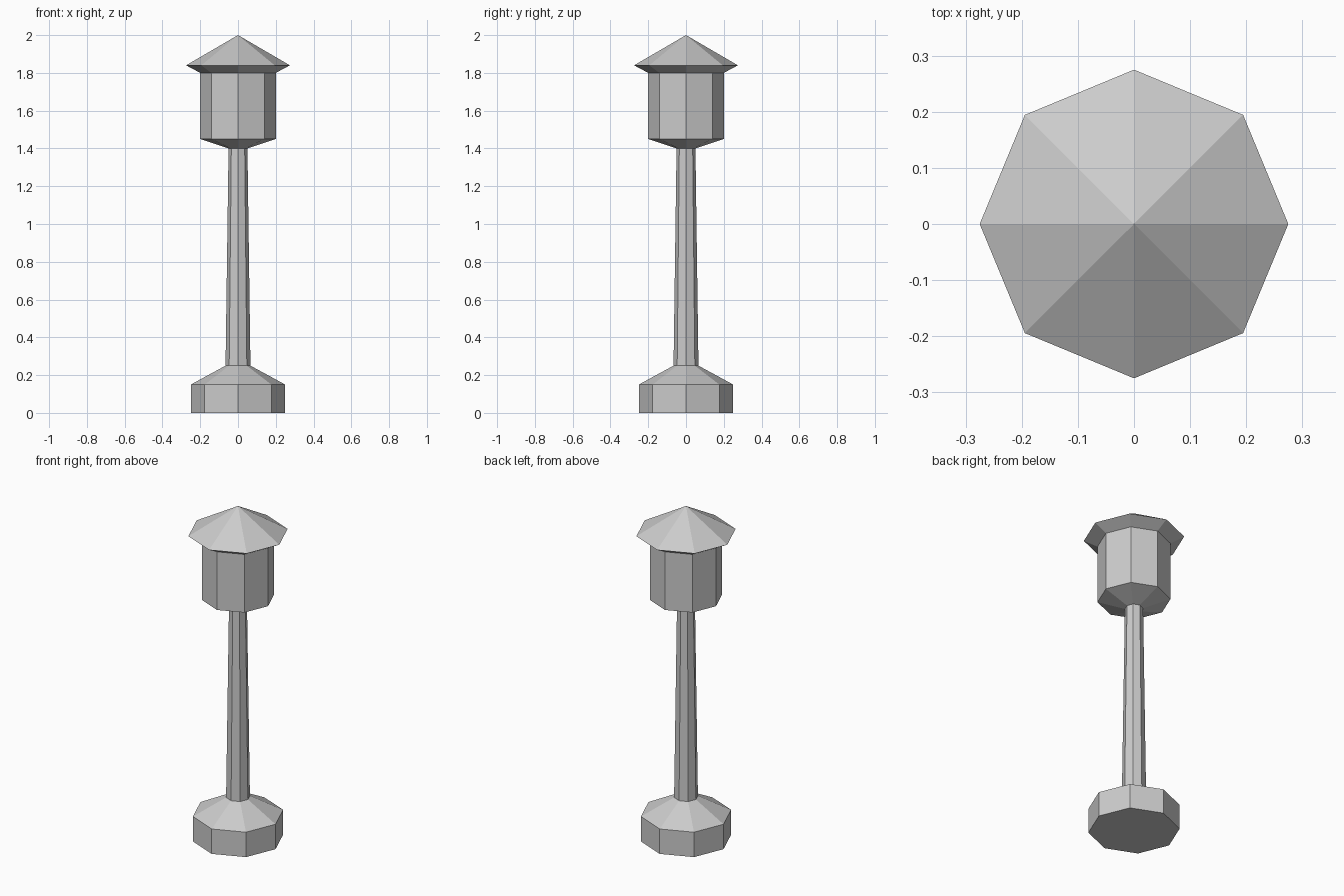
import bpy
import bmesh
from math import cos, sin, pi

SIDES = 8

cube = bpy.data.objects.get("Cube")
if cube:
    bpy.data.objects.remove(cube, do_unlink=True)

grey = bpy.data.materials.new("stone_grey")
grey.use_nodes = True
colour = (0.6, 0.6, 0.6, 1)
grey.diffuse_color = colour
grey.node_tree.nodes["Principled BSDF"].inputs["Base Color"].default_value = colour


def lathe(name, profile, cap_bottom=False):
    """Turn (radius, height) points, listed bottom to top, into an eight-sided part."""
    bm = bmesh.new()
    rings = []
    for radius, z in profile:
        if radius == 0:
            rings.append([bm.verts.new((0, 0, z))] * SIDES)
        else:
            angles = [2 * pi * i / SIDES for i in range(SIDES)]
            rings.append([bm.verts.new((radius * cos(a), radius * sin(a), z)) for a in angles])
    for low, high in zip(rings, rings[1:]):
        for i in range(SIDES):
            j = (i + 1) % SIDES
            corners = dict.fromkeys([low[i], low[j], high[j], high[i]])
            bm.faces.new(list(corners))
    if cap_bottom:
        bm.faces.new(rings[0][::-1])
    mesh = bpy.data.meshes.new(name)
    bm.to_mesh(mesh)
    bm.free()
    mesh.materials.append(grey)
    obj = bpy.data.objects.new(name, mesh)
    bpy.context.collection.objects.link(obj)
    return obj


# Footing with sloped shoulder
lathe("base", [(0.25, 0), (0.25, 0.15), (0.066, 0.25)], cap_bottom=True)
# Tapered pole
lathe("pole", [(0.066, 0.25), (0.05, 1.4)])
# Lantern body with funnel underside
lathe("lantern", [(0.05, 1.4), (0.2, 1.45), (0.2, 1.8)])
# Pointed roof with sloped eaves
lathe("roof", [(0.2, 1.8), (0.275, 1.84), (0, 2)])
